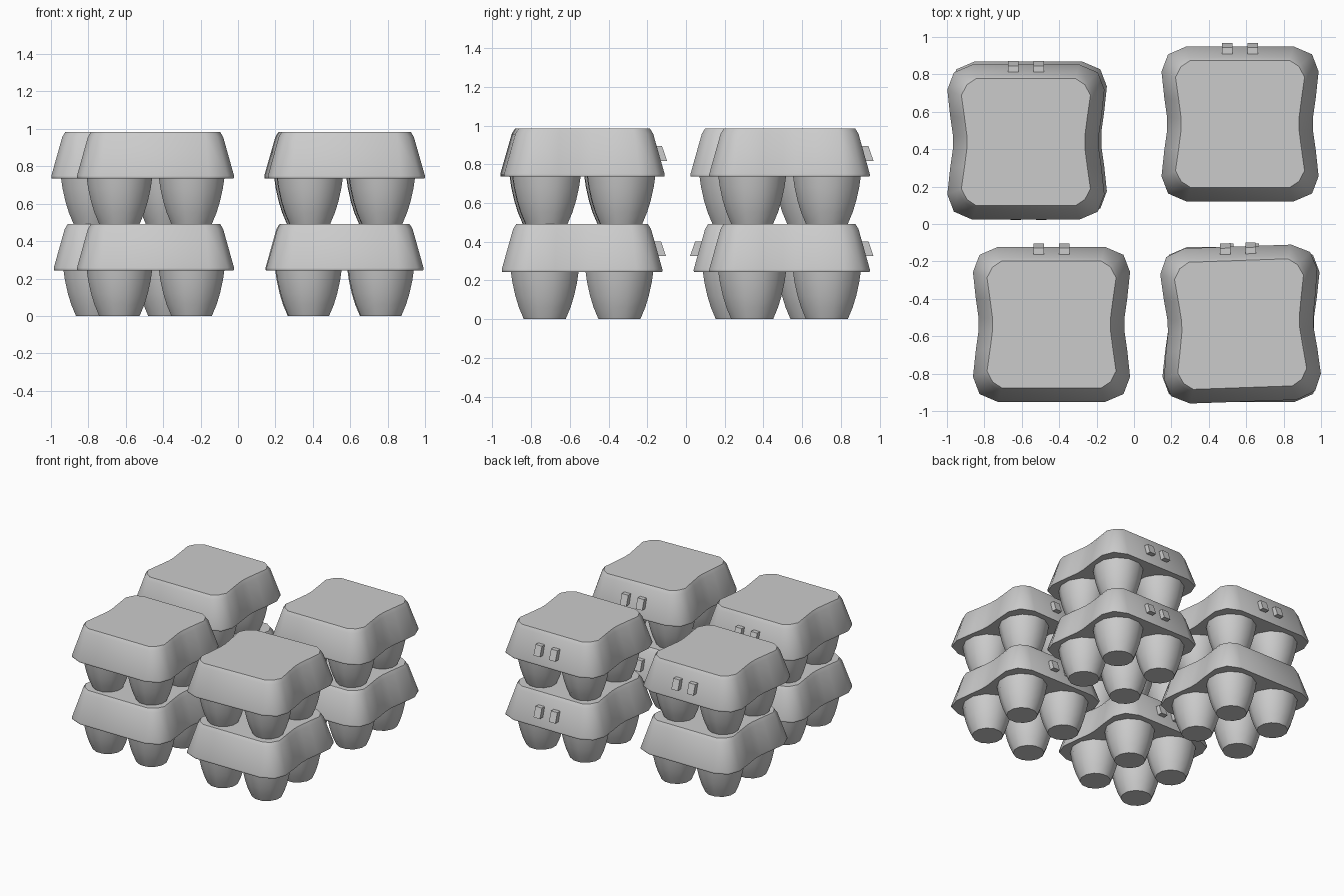
import bpy, bmesh
from math import radians, pi, cos, sin

if "Cube" in bpy.data.objects:
    bpy.data.objects.remove(bpy.data.objects["Cube"], do_unlink=True)

pulp = bpy.data.materials.new("grey pulp")
pulp.use_nodes = True
pulp.diffuse_color = (0.6, 0.6, 0.6, 1)
pulp.node_tree.nodes["Principled BSDF"].inputs["Base Color"].default_value = (0.6, 0.6, 0.6, 1)


def loft(bm, rings):
    """Skin a stack of equal closed rings and cap both ends."""
    loops = [[bm.verts.new(p) for p in ring] for ring in rings]
    n = len(loops[0])
    for a, b in zip(loops, loops[1:]):
        for i in range(n):
            j = (i + 1) % n
            bm.faces.new((a[i], a[j], b[j], b[i]))
    bm.faces.new(loops[0][::-1])
    bm.faces.new(loops[-1])


def make_mesh(name, bm, angle):
    bmesh.ops.recalc_face_normals(bm, faces=bm.faces)
    mesh = bpy.data.meshes.new(name)
    bm.to_mesh(mesh)
    bm.free()
    mesh.materials.append(pulp)
    # smooth shading through a temporary object
    ob = bpy.data.objects.new(name, mesh)
    bpy.context.collection.objects.link(ob)
    bpy.ops.object.select_all(action='DESELECT')
    ob.select_set(True)
    bpy.context.view_layer.objects.active = ob
    bpy.ops.object.shade_smooth_by_angle(angle=radians(angle))
    bpy.data.objects.remove(ob)
    return mesh


def waisted_ring(quarter, z):
    """Mirror one quarter of the pinched outline into a full ring."""
    right = quarter + [(x, -y) for x, y in quarter[::-1]]
    return [(x, y, z) for x, y in right + [(-x, -y) for x, y in right]]


def mix(a, b, t):
    return [(p[0] + (q[0] - p[0]) * t, p[1] + (q[1] - p[1]) * t) for p, q in zip(a, b)]


# lid: pinched outline tapering up to a flat top
rim = [(0.285, 0.415), (0.385, 0.372), (0.42, 0.28), (0.405, 0.14), (0.39, 0.035)]
top = [(0.265, 0.34), (0.315, 0.307), (0.345, 0.25), (0.328, 0.13), (0.315, 0.03)]
bm = bmesh.new()
loft(bm, [waisted_ring(mix(rim, top, t), z) for t, z in
          ((0.03, 0.244), (0, 0.248), (0, 0.257), (0.78, 0.465), (1, 0.492))])
lid = make_mesh("lid", bm, 40)

# tray: four tapered egg cups
cup_profile = [(0.112, 0), (0.138, 0.06), (0.157, 0.12), (0.173, 0.19), (0.182, 0.25)]
sides = 12
bm = bmesh.new()
for sx in (-1, 1):
    for sy in (-1, 1):
        loft(bm, [[(sx * 0.193 + r * cos(2 * pi * (i + 0.5) / sides),
                    sy * 0.193 + r * sin(2 * pi * (i + 0.5) / sides), z)
                   for i in range(sides)] for r, z in cup_profile])
cups = make_mesh("egg_cups", bm, 40)

# latch: two wedge tabs on the back slope
tab = [(0.365, 0.402), (0.408, 0.402), (0.434, 0.325), (0.38, 0.325)]
bm = bmesh.new()
for x in (-0.068, 0.068):
    loft(bm, [[(x + s * 0.028, y, z) for y, z in tab] for s in (-1, 1)])
tabs = make_mesh("latch_tabs", bm, 20)

# stacks: position and turn of each carton
PITCH = 0.492
cartons = [
    ("back_right_lower", -0.565, 0.455, 0, 180),
    ("back_right_upper", -0.578, 0.438, 1, 0),
    ("back_left_lower", 0.567, 0.535, 0, 0),
    ("back_left_upper", 0.567, 0.535, 1, 0),
    ("front_right_lower", -0.441, -0.537, 0, 0),
    ("front_right_upper", -0.441, -0.537, 1, 0),
    ("front_left_lower", 0.572, -0.537, 0, 0),
    ("front_left_upper", 0.57, -0.535, 1, 2),
]
for name, x, y, level, turn in cartons:
    for part in (lid, cups, tabs):
        ob = bpy.data.objects.new(f"{name}_{part.name}", part)
        ob.location = (x, y, level * PITCH)
        ob.rotation_euler.z = radians(turn)
        bpy.context.collection.objects.link(ob)
